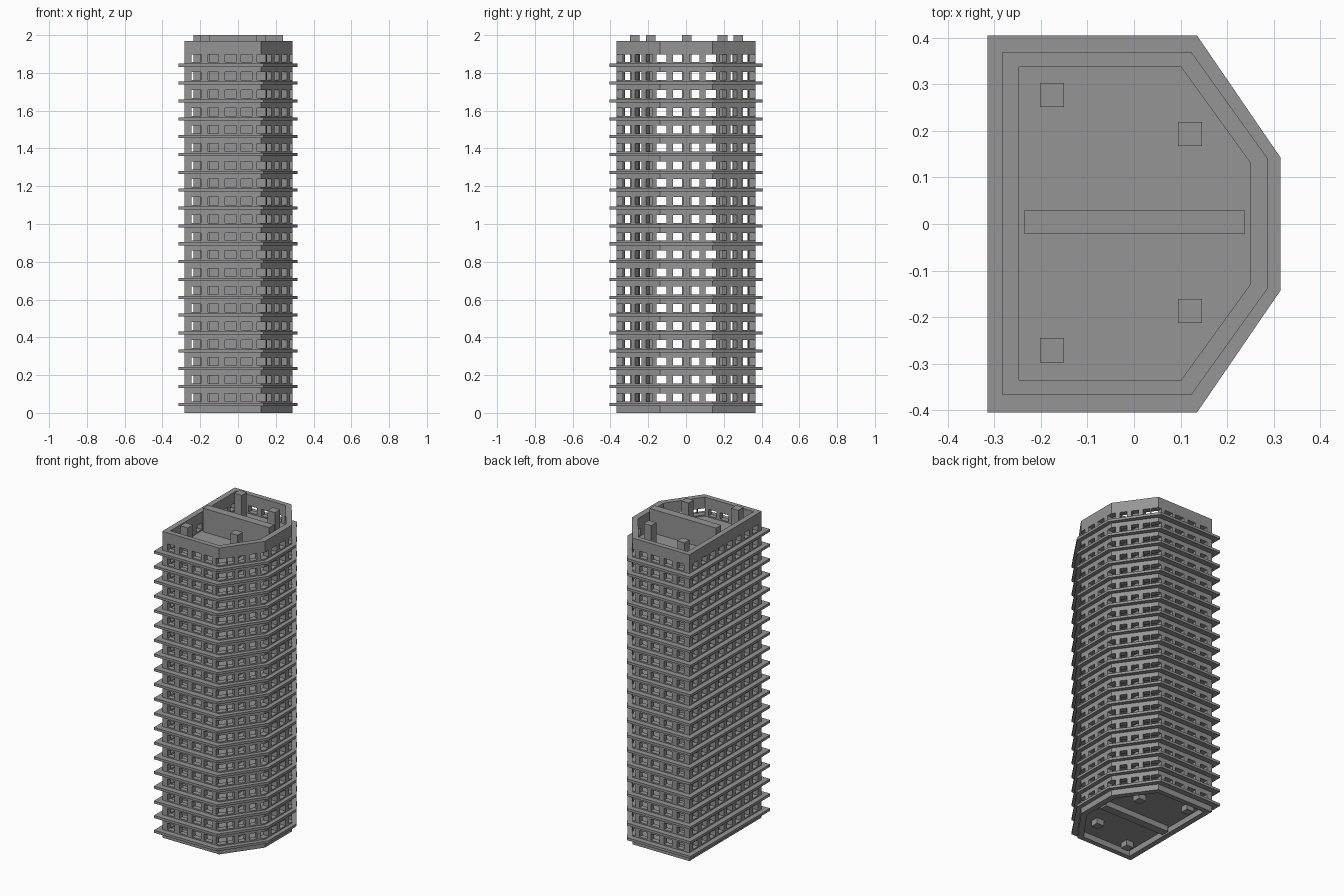
import bpy, bmesh
from math import atan2
from mathutils import Matrix, Vector

if "Cube" in bpy.data.objects:
    bpy.data.objects.remove(bpy.data.objects["Cube"])

PITCH, FLOORS = 0.0945, 20

# Dark grey concrete
concrete = bpy.data.materials.new("dark_concrete")
concrete.diffuse_color = (0.3, 0.3, 0.3, 1)
concrete.use_nodes = True
concrete.node_tree.nodes["Principled BSDF"].inputs["Base Color"].default_value = concrete.diffuse_color


def finish(bm, name):
    bmesh.ops.recalc_face_normals(bm, faces=bm.faces)
    me = bpy.data.meshes.new(name)
    bm.to_mesh(me)
    bm.free()
    me.materials.append(concrete)
    ob = bpy.data.objects.new(name, me)
    bpy.context.collection.objects.link(ob)
    return ob


def outline(x0, x1, x2, y1, y2, dy=0.0):
    """Rectangle with two chamfered corners on the +x side."""
    half = [(x0, -y2), (x1, -y2), (x2, -y1)]
    pts = half + [(x, -y) for x, y in reversed(half)]
    return [(x, y + dy) for x, y in pts]


def add_box(bm, centre, size, angle=0.0):
    m = Matrix.Translation(centre) @ Matrix.Rotation(angle, 4, 'Z') @ Matrix.Diagonal((*size, 1))
    bmesh.ops.create_cube(bm, size=1, matrix=m)


def box_between(bm, lo, hi):
    lo, hi = Vector(lo), Vector(hi)
    add_box(bm, (lo + hi) / 2, hi - lo)


# Hollow outer wall
outer = outline(-0.282, 0.123, 0.288, 0.138, 0.368, 0.001)
inner = outline(-0.247, 0.101, 0.25, 0.13, 0.336, 0.001)
bm = bmesh.new()
rings = [[bm.verts.new((x, y, z)) for x, y in pts]
         for pts, z in ((outer, 0), (outer, 1.97), (inner, 1.97), (inner, 0))]
for k in range(4):
    a, b = rings[k], rings[(k + 1) % 4]
    for i in range(6):
        j = (i + 1) % 6
        bm.faces.new((a[i], a[j], b[j], b[i]))
wall = finish(bm, "outer_wall")

# Window cutters: straight faces, then chamfered faces
straight, slanted = bmesh.new(), bmesh.new()
for f in range(FLOORS):
    z0 = 0.061 + f * PITCH
    z1 = z0 + 0.042
    for x0, x1 in ((-0.245, -0.195), (-0.16, -0.102), (-0.069, -0.008), (0.016, 0.074), (0.1, 0.148)):
        box_between(straight, (x0, -0.42, z0), (x1, -0.265, z1))
        box_between(straight, (x0, 0.265, z0), (x1, 0.42, z1))
    for i in range(8):
        y = (i - 3.5) * 0.087 + 0.001
        box_between(straight, (-0.32, y - 0.027, z0), (-0.246, y + 0.027, z1))
        if 2 <= i <= 5:
            box_between(straight, (0.215, y - 0.027, z0), (0.32, y + 0.027, z1))
    for s in (-1, 1):
        for x in (0.165, 0.2055, 0.246):
            y = 0.368 - (x - 0.123) * 0.23 / 0.165
            add_box(slanted, (x - 0.012, s * (y - 0.009) + 0.001, (z0 + z1) / 2),
                    (0.043, 0.075, z1 - z0), s * atan2(-0.23, 0.165))
for bm, name in ((straight, "straight_window_cutter"), (slanted, "slanted_window_cutter")):
    cutter = finish(bm, name)
    cutter.hide_render = True
    cutter.hide_set(True)
    mod = wall.modifiers.new(name, 'BOOLEAN')
    mod.operation = 'DIFFERENCE'
    mod.solver = 'EXACT'
    mod.object = cutter

# Floor slabs that overhang the wall
bm = bmesh.new()
slab = outline(-0.315, 0.135, 0.315, 0.142, 0.405)
lo = [bm.verts.new((x, y, 0.037)) for x, y in slab]
hi = [bm.verts.new((x, y, 0.053)) for x, y in slab]
bm.faces.new(lo)
bm.faces.new(hi)
for i in range(6):
    j = (i + 1) % 6
    bm.faces.new((lo[i], lo[j], hi[j], hi[i]))
slabs = finish(bm, "floor_slabs")
arr = slabs.modifiers.new("storeys", 'ARRAY')
arr.count = FLOORS
arr.use_relative_offset = False
arr.use_constant_offset = True
arr.constant_offset_displace = (0, 0, PITCH)

# Full-height columns and central partition
bm = bmesh.new()
for x, y in ((-0.176, 0.274), (0.12, 0.19)):
    for s in (-1, 1):
        add_box(bm, (x, s * y + 0.003, 1.0), (0.052, 0.052, 2.0))
finish(bm, "columns")
bm = bmesh.new()
box_between(bm, (-0.235, -0.022, 0), (0.237, 0.03, 2.0))
finish(bm, "central_partition")
